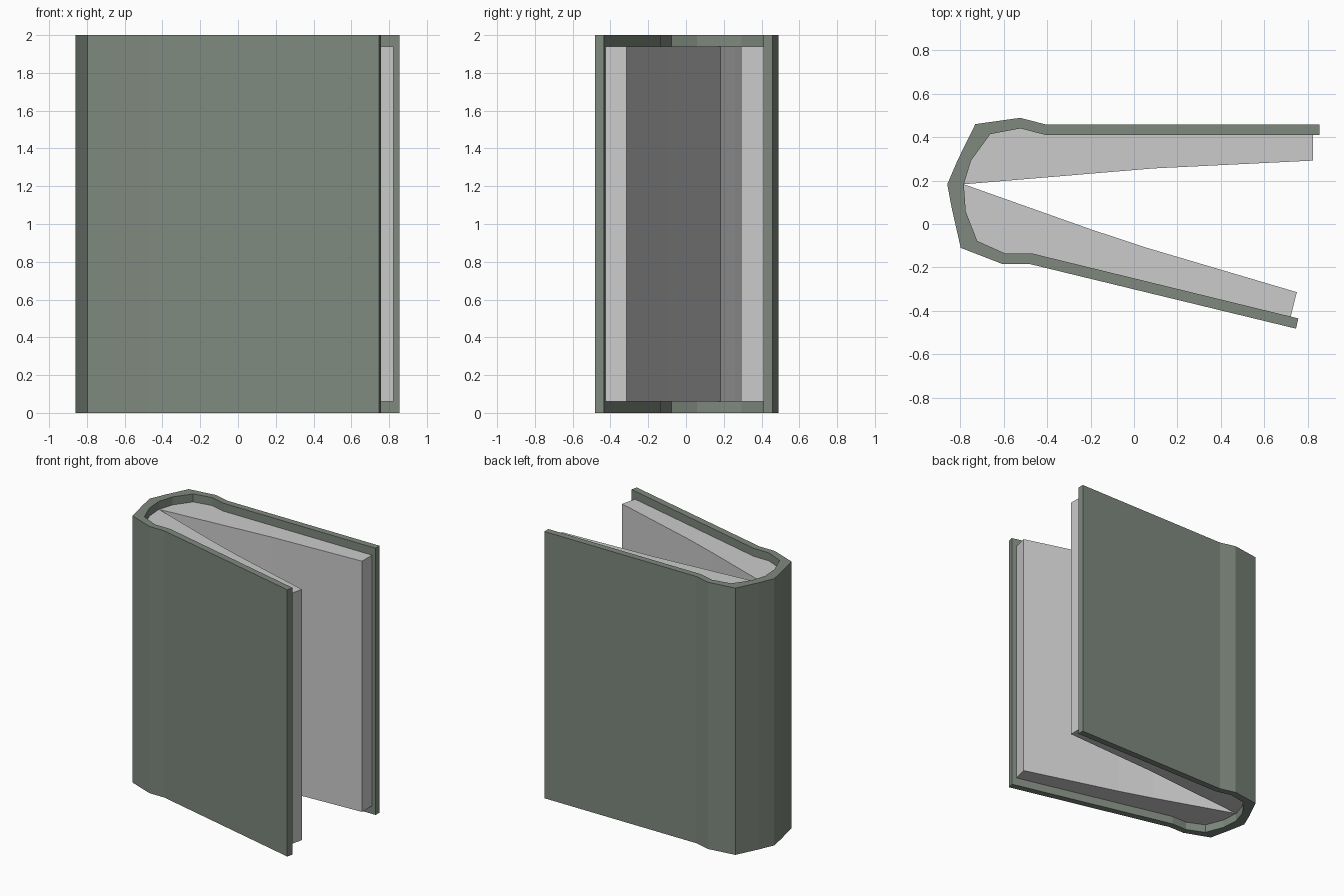
import bpy, bmesh

if "Cube" in bpy.data.objects:
    bpy.data.objects.remove(bpy.data.objects["Cube"])

# Top-view profiles (x, y), running from the back cover round the spine to the front cover
OUTER = [(0.855, 0.458), (-0.405, 0.458), (-0.524, 0.489), (-0.731, 0.46),
         (-0.812, 0.295), (-0.86, 0.183), (-0.84, 0.075), (-0.798, -0.11),
         (-0.607, -0.184), (-0.482, -0.184), (0.746, -0.482)]
INNER = [(0.855, 0.41), (-0.405, 0.41), (-0.524, 0.44), (-0.662, 0.414),
         (-0.75, 0.293), (-0.784, 0.183), (-0.775, 0.058), (-0.722, -0.078),
         (-0.593, -0.136), (-0.468, -0.136), (0.757, -0.435)]


def extrude_profile(name, faces, z0, z1):
    """Extrude a set of adjoining plan-view polygons from z0 to z1."""
    bm = bmesh.new()
    for pts in faces:
        bm.faces.new([bm.verts.new((x, y, z0)) for x, y in pts])
    bmesh.ops.remove_doubles(bm, verts=bm.verts, dist=1e-5)
    # keep the bottom faces so that the solid is closed
    res = bmesh.ops.extrude_face_region(bm, geom=bm.faces[:], use_keep_orig=True)
    top = [g for g in res["geom"] if isinstance(g, bmesh.types.BMVert)]
    bmesh.ops.translate(bm, verts=top, vec=(0, 0, z1 - z0))
    bmesh.ops.recalc_face_normals(bm, faces=bm.faces[:])
    mesh = bpy.data.meshes.new(name)
    bm.to_mesh(mesh)
    bm.free()
    obj = bpy.data.objects.new(name, mesh)
    bpy.context.collection.objects.link(obj)
    return obj


# Cover: one bent strip with an even thickness
strip = [(OUTER[i], OUTER[i + 1], INNER[i + 1], INNER[i]) for i in range(len(OUTER) - 1)]
cover = extrude_profile("cover", strip, 0.0, 2.0)
green = bpy.data.materials.new("cover_green")
green.diffuse_color = (0.21, 0.25, 0.21, 1)
green.use_nodes = True
green.node_tree.nodes["Principled BSDF"].inputs["Base Color"].default_value = green.diffuse_color
cover.data.materials.append(green)

# Page blocks: both fill the cover's inside and meet at the spine
back_pages = [(0.824, 0.41)] + INNER[1:6] + [(0.09, 0.256), (0.824, 0.292)]
front_pages = INNER[5:10] + [(0.722, -0.427), (0.75, -0.314), (0.05, -0.107), (-0.2, -0.024)]
extrude_profile("back_pages", [back_pages], 0.06, 1.94)
extrude_profile("front_pages", [front_pages], 0.06, 1.94)
